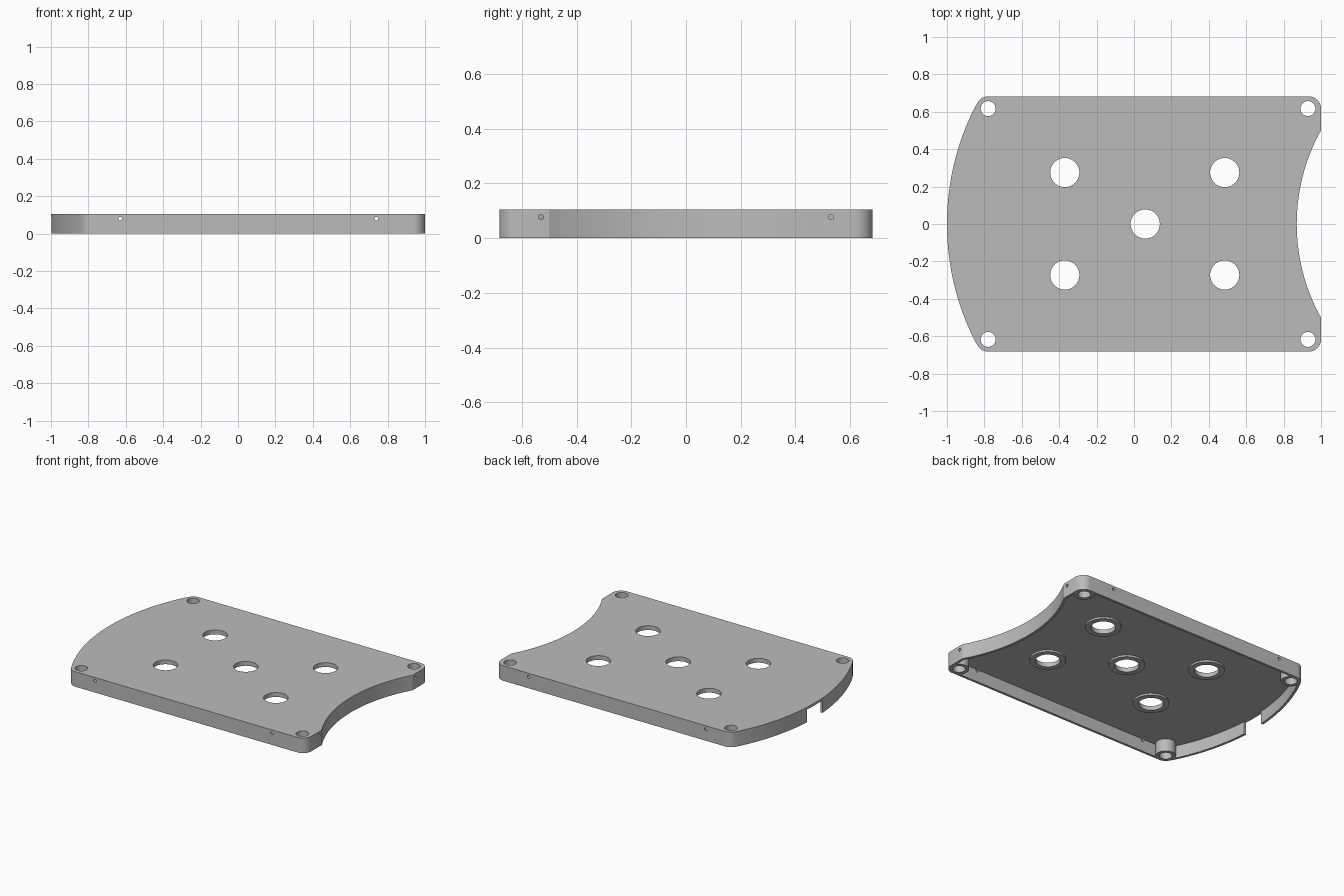
import bpy, bmesh
from math import sin, cos, pi, atan2, asin, sqrt, radians
from mathutils import Matrix

HEIGHT, ROOF, WALL = 0.105, 0.088, 0.017
CORNER = 0.065
HALF_Y = 0.682
POST_Y = HALF_Y - CORNER
POST_XS = (-0.78, 0.93)
BULGE_R = 1.383          # convex end
HOLLOW_R, HOLLOW_X = 1.03, 1.9   # concave end

if "Cube" in bpy.data.objects:
    bpy.data.objects.remove(bpy.data.objects["Cube"])

grey = bpy.data.materials.new("light grey")
grey.use_nodes = True
colour = (0.5, 0.5, 0.5, 1)
grey.diffuse_color = colour
grey.node_tree.nodes["Principled BSDF"].inputs["Base Color"].default_value = colour


def arc(cx, cy, r, a0, a1, n):
    return [(cx + r * cos(a0 + (a1 - a0) * i / n), cy + r * sin(a0 + (a1 - a0) * i / n))
            for i in range(n + 1)]


def outline(inset):
    """Plan outline, counter-clockwise, moved inward by inset."""
    r = CORNER - inset
    bulge_x = BULGE_R - 1
    tangent = atan2(POST_Y, POST_XS[0] - bulge_x)
    hollow = HOLLOW_R + inset
    flat_x = POST_XS[1] + 0.07 - inset
    lip = asin(sqrt(hollow ** 2 - (HOLLOW_X - flat_x) ** 2) / hollow)
    front_x = flat_x - r
    pts = arc(front_x, POST_Y, r, 0, pi / 2, 10)
    pts += arc(POST_XS[0], POST_Y, r, pi / 2, tangent, 10)
    pts += arc(bulge_x, 0, BULGE_R - inset, tangent, 2 * pi - tangent, 48)[1:-1]
    pts += arc(POST_XS[0], -POST_Y, r, 2 * pi - tangent, 1.5 * pi, 10)
    pts += arc(front_x, -POST_Y, r, 1.5 * pi, 2 * pi, 10)
    pts += arc(HOLLOW_X, 0, hollow, pi + lip, pi - lip, 40)
    return pts


def make(name, bm):
    bmesh.ops.recalc_face_normals(bm, faces=bm.faces)
    mesh = bpy.data.meshes.new(name)
    bm.to_mesh(mesh)
    bm.free()
    mesh.materials.append(grey)
    ob = bpy.data.objects.new(name, mesh)
    bpy.context.collection.objects.link(ob)
    return ob


def prism(name, pts, z0, z1):
    bm = bmesh.new()
    face = bm.faces.new([bm.verts.new((x, y, z0)) for x, y in pts])
    top = bmesh.ops.extrude_face_region(bm, geom=[face])["geom"]
    bmesh.ops.translate(bm, vec=(0, 0, z1 - z0),
                        verts=[v for v in top if isinstance(v, bmesh.types.BMVert)])
    return make(name, bm)


def cylinders(name, centres, r, length, axis="Z", segments=48):
    bm = bmesh.new()
    turn = {"Z": Matrix(), "Y": Matrix.Rotation(pi / 2, 4, "X"),
            "X": Matrix.Rotation(pi / 2, 4, "Y")}[axis]
    for c in centres:
        bmesh.ops.create_cone(bm, cap_ends=True, segments=segments, radius1=r, radius2=r,
                              depth=length, matrix=Matrix.Translation(c) @ turn)
    return make(name, bm)


def combine(body, tool, operation="DIFFERENCE"):
    mod = body.modifiers.new(tool.name, "BOOLEAN")
    mod.operation, mod.solver, mod.object = operation, "EXACT", tool
    bpy.context.view_layer.objects.active = body
    bpy.ops.object.modifier_apply(modifier=mod.name)
    bpy.data.objects.remove(tool)


# Hollow shell, open underneath
cover = prism("tray_cover", outline(0), 0, HEIGHT)
combine(cover, prism("cavity", outline(WALL), -0.05, ROOF))

# Corner posts and low collars round the large holes
posts = [(x, y, 0) for x in POST_XS for y in (-POST_Y, POST_Y)]
vents = [(0.06, 0, 0)] + [(x, y, 0) for x in (-0.37, 0.485) for y in (-0.273, 0.275)]
lift = Matrix.Translation
post_h = ROOF + 0.005
combine(cover, cylinders("corner_posts", [(x, y, post_h / 2) for x, y, z in posts],
                         CORNER - 0.001, post_h), "UNION")
combine(cover, cylinders("vent_collars", [(x, y, ROOF - 0.003) for x, y, z in vents],
                         0.115, 0.02), "UNION")

# Through holes
combine(cover, cylinders("post_holes", posts, 0.04, 1))
combine(cover, cylinders("vent_holes", vents, 0.078, 1))

# Pin holes through the side walls and the concave end
combine(cover, cylinders("side_pin_holes", [(x, y, 0.08) for x in (-0.63, 0.74)
                         for y in (-HALF_Y, HALF_Y)], 0.01, 0.08, "Y", 16))
combine(cover, cylinders("end_pin_holes", [(1, y, 0.077) for y in (-0.53, 0.53)],
                         0.01, 0.08, "X", 16))

# Cable notch in the convex end
notch = [(-1.1, -0.085), (-0.95, -0.085), (-0.95, 0.085), (-1.1, 0.085)]
combine(cover, prism("cable_notch", notch, -0.05, ROOF))

bpy.ops.object.select_all(action="DESELECT")
cover.select_set(True)
bpy.context.view_layer.objects.active = cover
bpy.ops.object.shade_smooth_by_angle(angle=radians(25))
